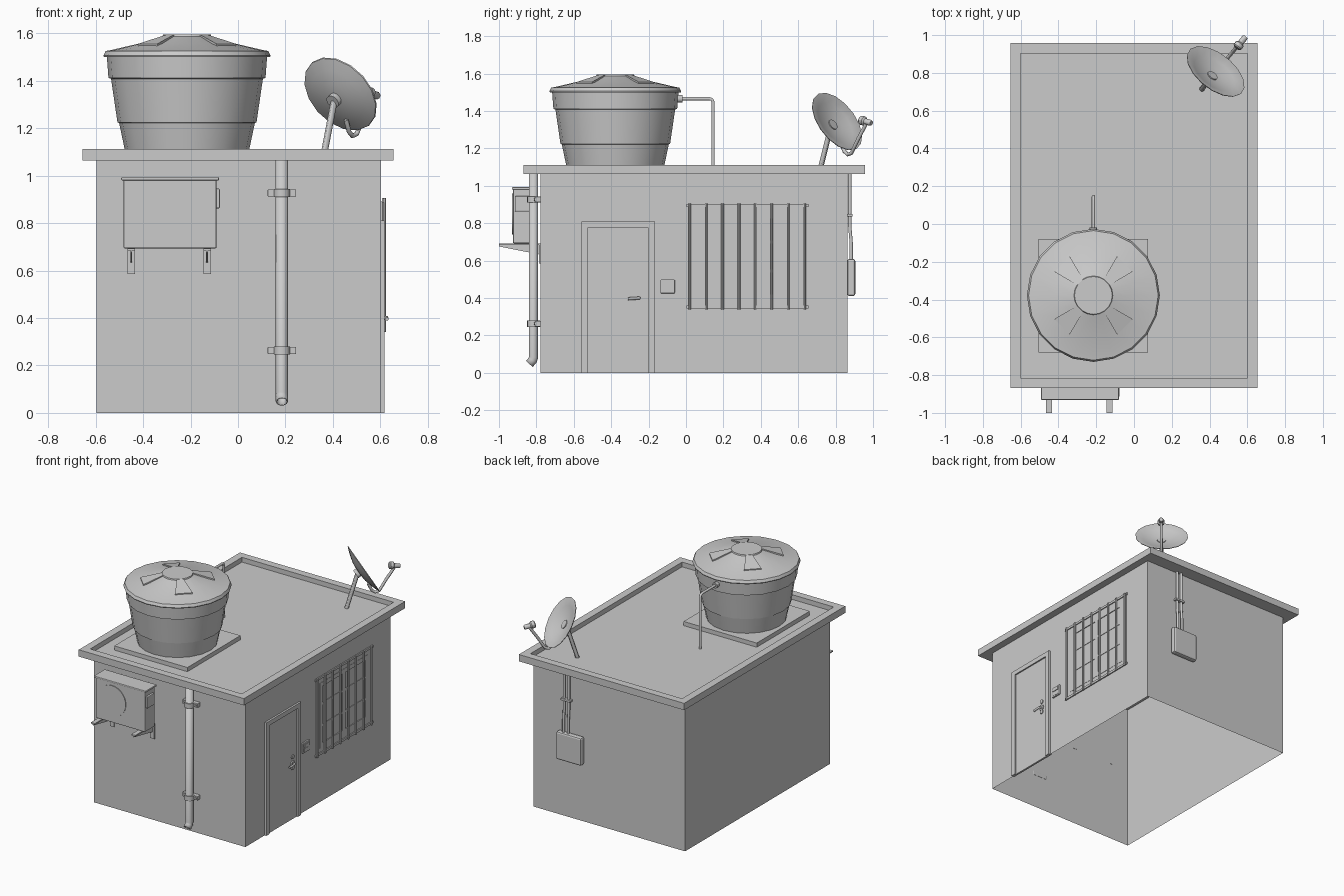
import bpy, bmesh, math
from mathutils import Vector, Matrix

if "Cube" in bpy.data.objects:
    bpy.data.objects.remove(bpy.data.objects["Cube"])


def finish(name, bm, smooth=None, bevel=0, segs=2):
    bmesh.ops.recalc_face_normals(bm, faces=bm.faces)
    me = bpy.data.meshes.new(name)
    bm.to_mesh(me)
    bm.free()
    ob = bpy.data.objects.new(name, me)
    bpy.context.collection.objects.link(ob)
    if bevel:
        m = ob.modifiers.new("bevel", 'BEVEL')
        m.width, m.segments = bevel, segs
    if smooth:
        activate(ob)
        bpy.ops.object.shade_smooth_by_angle(angle=math.radians(smooth))
    return ob


def activate(ob):
    bpy.ops.object.select_all(action='DESELECT')
    ob.select_set(True)
    bpy.context.view_layer.objects.active = ob


def box_bm(bm, x, y, z):
    g = bmesh.ops.create_cube(bm, size=1)
    for v in g['verts']:
        v.co = Vector((a[0] + (c + .5) * (a[1] - a[0]) for a, c in zip((x, y, z), v.co)))


def boxes(name, items, bevel=0):
    bm = bmesh.new()
    for b in items:
        box_bm(bm, *b)
    return finish(name, bm, bevel=bevel)


def lathe(name, prof, at, segs=20, axis=(0, 0, 1), smooth=30):
    """Revolve (radius, height) pairs around an axis; zero radius closes an end."""
    bm = bmesh.new()
    vs = [bm.verts.new((r, 0, h)) for r, h in prof]
    es = [bm.edges.new(p) for p in zip(vs, vs[1:])]
    bmesh.ops.spin(bm, geom=vs + es, axis=(0, 0, 1), cent=(0, 0, 0),
                   angle=math.tau, steps=segs, use_duplicate=False)
    bmesh.ops.remove_doubles(bm, verts=bm.verts, dist=1e-5)
    rot = Vector((0, 0, 1)).rotation_difference(Vector(axis)).to_matrix().to_4x4()
    bmesh.ops.transform(bm, matrix=Matrix.Translation(at) @ rot, verts=bm.verts)
    return finish(name, bm, smooth)


def rod(name, a, b, r, segs=12):
    d = Vector(b) - Vector(a)
    return lathe(name, [(0, 0), (r, 0), (r, d.length), (0, d.length)], a, segs, d)


def tube(name, pts, r, caps=True):
    cu = bpy.data.curves.new(name, 'CURVE')
    cu.dimensions = '3D'
    cu.bevel_depth, cu.bevel_resolution, cu.use_fill_caps = r, 3, caps
    sp = cu.splines.new('POLY')
    sp.points.add(len(pts) - 1)
    for p, c in zip(sp.points, pts):
        p.co = (*c, 1)
    ob = bpy.data.objects.new(name, cu)
    bpy.context.collection.objects.link(ob)
    activate(ob)
    bpy.ops.object.convert(target='MESH')
    bpy.ops.object.shade_smooth_by_angle(angle=math.radians(50))
    return bpy.context.object


def prism(name, yz, x0, x1):
    bm = bmesh.new()
    f = bm.faces.new([bm.verts.new((x0, y, z)) for y, z in yz])
    g = bmesh.ops.extrude_face_region(bm, geom=[f])['geom']
    bmesh.ops.translate(bm, vec=(x1 - x0, 0, 0),
                        verts=[v for v in g if isinstance(v, bmesh.types.BMVert)])
    return finish(name, bm)


# Walls: open shell without a floor
bm = bmesh.new()
box_bm(bm, (-.597, .603), (-.778, .863), (0, 1.065))
bmesh.ops.delete(bm, geom=[f for f in bm.faces if abs(f.normal.z) > .9], context='FACES')
finish("walls", bm)

# Roof slab with sunken floor
bm = bmesh.new()
box_bm(bm, (-.655, .655), (-.868, .957), (1.063, 1.112))
bm.normal_update()
top = max(bm.faces, key=lambda f: f.calc_center_median().z)
bmesh.ops.inset_region(bm, faces=[top], thickness=.076)
g = bmesh.ops.extrude_face_region(bm, geom=[top])['geom']
bmesh.ops.translate(bm, vec=(0, 0, -.034), verts=[v for v in g if isinstance(v, bmesh.types.BMVert)])
bmesh.ops.delete(bm, geom=[top], context='FACES')
finish("roof_slab", bm)
boxes("tank_pad", [((-.505, .075), (-.68, -.08), (1.077, 1.108))])

# Water tank, lid and lid ribs
C = Vector((-.215, -.378, 0))
lathe("water_tank", [(0, 1.108), (.262, 1.108), (.286, 1.222), (.293, 1.224), (.32, 1.408),
                     (.331, 1.412), (.338, 1.505), (0, 1.505)], C)
lathe("tank_lid", [(0, 1.5), (.35, 1.5), (.352, 1.506), (.343, 1.525), (.32, 1.529), (.2, 1.557),
                   (.103, 1.587), (.1, 1.595), (0, 1.595)], C)
bm = bmesh.new()
for k in range(4):
    R = Matrix.Rotation(math.pi / 4 + k * math.pi / 2, 3, 'Z')
    g = bmesh.ops.create_cube(bm, size=1)
    for v in g['verts']:
        r, w, h = (.235, .058, 1.555) if v.co.x > 0 else (.1, .022, 1.594)
        v.co = C + R @ Vector((r, math.copysign(w, v.co.y), h if v.co.z > 0 else h - .03))
finish("lid_ribs", bm)

# Tank feed pipe
tube("feed_pipe", [(-.215, -.07, 1.466), (-.215, .125, 1.466), (-.215, .139, 1.461),
                   (-.215, .145, 1.447), (-.215, .145, 1.075)], .009)
rod("feed_collar", (-.215, -.065, 1.466), (-.215, -.018, 1.466), .02)

# Air conditioner on brackets
boxes("aircon_body", [((-.482, -.09), (-.925, -.812), (.693, .985))], .006)
boxes("aircon_top", [((-.492, -.08), (-.931, -.806), (.98, .993))], .004)
rod("aircon_fan_cover", (-.35, -.92, .85), (-.35, -.93, .85), .11, 28)
boxes("aircon_valve_cover", [((-.095, -.076), (-.915, -.835), (.862, .945))], .005)
for n, x in (("left", -.45), ("right", -.13)):
    prism(n + "_aircon_bracket", [(-1, .692), (-1, .676), (-.778, .632), (-.778, .692)], x - .004, x + .004)
    boxes(n + "_bracket_flanges", [((x - .016, x + .016), (-1, -.778), (.684, .693)),
                                   ((x - .016, x + .016), (-.786, -.776), (.585, .693))])

# Drain pipe with open spout and wall clamps
X, Y = .185, -.815
pipe = tube("drain_pipe", [(X, Y, 1.065), (X, Y, .083), (X, Y - .005, .068), (X, Y - .023, .048)], .026, False)
s = pipe.modifiers.new("thickness", 'SOLIDIFY')
s.thickness, s.offset = .005, -1
for n, z in (("upper", .927), ("lower", .263)):
    lathe(n + "_clamp_ring", [(.026, 0), (.034, 0), (.034, .034), (.026, .034)], (X, Y, z - .017), 16)
    boxes(n + "_clamp_plate", [((X - .06, X + .06), (-.808, -.776), (z - .015, z + .015))], .003)
    for s in (-1, 1):
        rod(n + "_clamp_bolt", (X + s * .047, -.805, z), (X + s * .047, -.814, z), .007, 8)

# Door on the right wall
W = .603
boxes("door_frame", [((W - .01, W + .014), (-.56, -.524), (0, .81)),
                     ((W - .01, W + .014), (-.202, -.166), (0, .81)),
                     ((W - .01, W + .014), (-.524, -.202), (.778, .81))])
boxes("door_leaf", [((W - .01, W + .004), (-.524, -.202), (0, .778))])
rod("handle_rose", (W, -.25, .40), (W + .012, -.25, .40), .02, 16)
tube("door_lever", [(W, -.25, .40), (W + .024, -.25, .40), (W + .024, -.31, .396)], .008)
for n, z in (("upper", .447), ("lower", .368)):
    rod(n + "_lock_rose", (W, -.25, z), (W + .01, -.25, z), .015, 12)

# Switch box
boxes("switch_box", [((W - .005, W + .01), (-.137, -.06), (.425, .5))], .004)
boxes("switch_key", [((W, W + .015), (-.126, -.071), (.466, .488)),
                     ((W, W + .012), (-.126, -.071), (.434, .458))])


def frame(x, y0, y1, z0, z1, t):
    return [(x, (y0, y0 + t), (z0, z1)), (x, (y1 - t, y1), (z0, z1)),
            (x, (y0 + t, y1 - t), (z0, z0 + t)), (x, (y0 + t, y1 - t), (z1 - t, z1))]


# Sliding window: casing, two sashes with glazing bars, glass
boxes("window_casing", frame((W - .01, W + .005), .02, .64, .355, .89, .035))
boxes("window_glass", [((W - .01, W + .0015), (.055, .605), (.39, .855))])
sash = []
for y0, y1 in ((.055, .345), (.315, .605)):
    sash += frame((W - .005, W + .007), y0, y1, .39, .855, .03)
    sash += [((W - .005, W + .005), (y0, y1), (z - .008, z + .008)) for z in (.545, .70)]
boxes("window_sashes", sash)

# Security grille
bars = [((W + .004, W + .012), (.003, .655), (z - .008, z + .008)) for z in (.352, .895)]
boxes("grille_rails", bars)
for i in range(8):
    y = .02 + i * .0877
    rod("grille_bar", (W + .013, y, .34), (W + .013, y, .905), .007, 8)

# Back wall box and conduits
boxes("cable_box", [((.2, .4), (.863, .905), (.41, .61))], .012)
for x in (.315, .352):
    tube("conduit", [(x, .883, .6), (x, .883, .7), (x, .876, .78), (x, .876, 1.065)], .009)
boxes("conduit_clip", [((.295, .372), (.863, .89), (.835, .85))], .003)

# Satellite dish, mast, feed arm and receiver head
N = Vector((.53, .67, .52)).normalized()
D = Vector((.43, .805, 1.342))
lathe("dish", [(0, -.04), (.07, -.034), (.13, -.018), (.178, .0), (.18, .005), (.174, .005),
               (.126, -.011), (.066, -.027), (0, -.033)], D, 16, N, 40)
foot, back = Vector((.36, .715, 1.077)), D - N * .045
rod("dish_mast", foot, back, .014)
rod("dish_mount", back - N * .015, back + N * .02, .03)
tube("feed_arm", [(.455, .825, 1.235), (.468, .846, 1.185), (.482, .865, 1.167), (.5, .885, 1.175),
                  (.53, .92, 1.25), (.568, .965, 1.335)], .01)
a = Vector((-.55, -.7, .2)).normalized()
H = Vector((.572, .968, 1.342))
lathe("receiver_head", [(0, -.03), (.013, -.03), (.016, -.024), (.016, .012), (.025, .02),
                        (.025, .04), (.02, .046), (0, .046)], H, 12, a)
